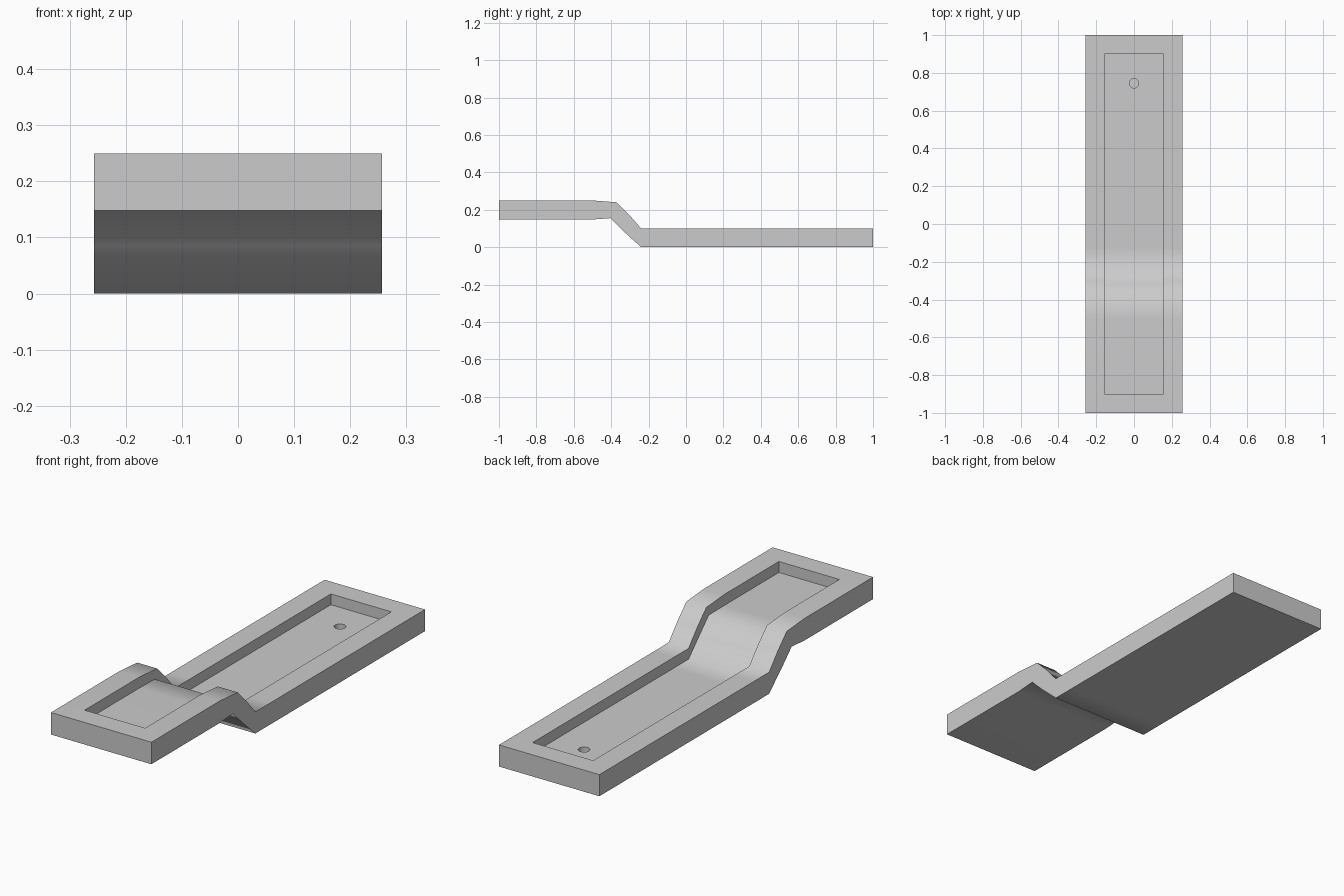
import bpy
import bmesh
from math import radians

cube = bpy.data.objects.get("Cube")
if cube:
    bpy.data.objects.remove(cube, do_unlink=True)

HALF_WIDTH, POCKET_HALF, POCKET_END = 0.257, 0.155, 0.9

# Side profile of the stepped tray as (y, z)
top = [(-1, .25), (-.5, .25), (-.37, .24), (-.305, .175), (-.24, .10), (-.13, .10), (1, .10)]
bottom = [(-1, .148), (-.5, .148), (-.405, .155), (-.335, .086), (-.24, 0), (-.13, 0), (1, 0)]

grey = bpy.data.materials.new("light grey")
grey.use_nodes = True
grey.diffuse_color = (0.6, 0.6, 0.6, 1)
grey.node_tree.nodes["Principled BSDF"].inputs["Base Color"].default_value = (0.6, 0.6, 0.6, 1)


def finish(name, bm):
    bmesh.ops.recalc_face_normals(bm, faces=bm.faces)
    mesh = bpy.data.meshes.new(name)
    bm.to_mesh(mesh)
    bm.free()
    mesh.materials.append(grey)
    obj = bpy.data.objects.new(name, mesh)
    bpy.context.collection.objects.link(obj)
    return obj


def extrude_profile(name, upper, lower, half):
    """Extrude the strip between two matching rails across x."""
    bm = bmesh.new()
    outline = lower + upper[::-1]
    face = bm.faces.new([bm.verts.new((-half, y, z)) for y, z in outline])
    ext = bmesh.ops.extrude_face_region(bm, geom=[face])["geom"]
    moved = [v for v in ext if isinstance(v, bmesh.types.BMVert)]
    bmesh.ops.translate(bm, verts=moved, vec=(2 * half, 0, 0))
    return finish(name, bm)


# Solid stepped slab
tray = extrude_profile("stepped_tray", top, bottom, HALF_WIDTH)

# Pocket cutter, its floor halfway through the slab
floor = [((a + c) / 2, (b + d) / 2) for (a, b), (c, d) in zip(top, bottom)]
floor[0] = (-POCKET_END, floor[0][1])
floor[-1] = (POCKET_END, floor[-1][1])
pocket = extrude_profile("pocket_cutter", [(y, z + 0.3) for y, z in floor], floor, POCKET_HALF)

# Blind drain hole cutter
bm = bmesh.new()
bmesh.ops.create_cone(bm, cap_ends=True, segments=32, radius1=0.025, radius2=0.025, depth=0.1)
bmesh.ops.translate(bm, verts=bm.verts, vec=(0, 0.745, 0.07))
hole = finish("hole_cutter", bm)

# Cut the pocket and the hole
bpy.context.view_layer.objects.active = tray
tray.select_set(True)
for cutter in (pocket, hole):
    cutter.hide_render = True
    mod = tray.modifiers.new(cutter.name, "BOOLEAN")
    mod.operation, mod.solver, mod.object = "DIFFERENCE", "EXACT", cutter
    bpy.ops.object.modifier_apply(modifier=mod.name)
    bpy.data.objects.remove(cutter, do_unlink=True)

# Smooth bends, crisp rims
bpy.ops.object.shade_smooth_by_angle(angle=radians(60))
